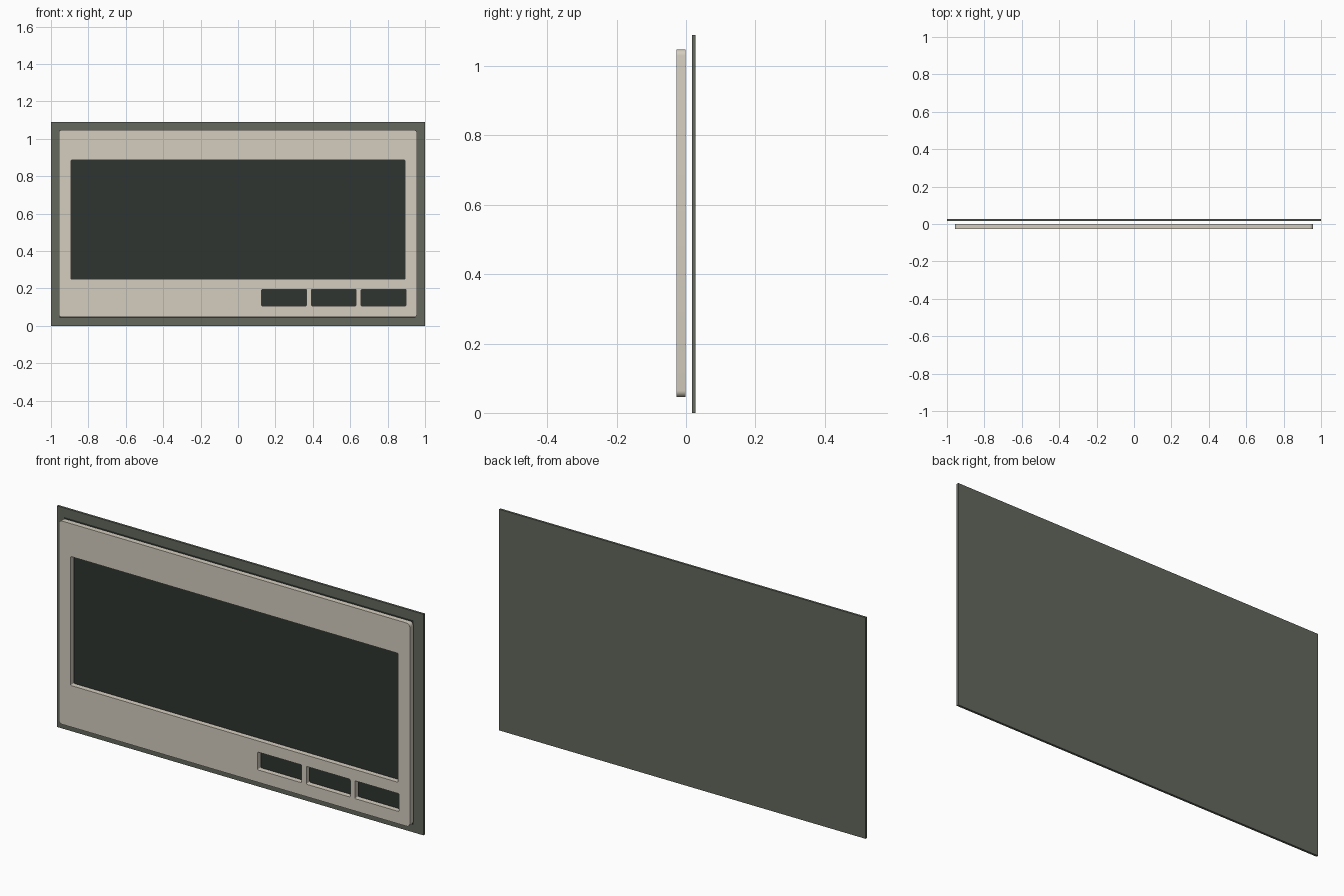
import bpy, bmesh
from math import pi, cos, sin

if "Cube" in bpy.data.objects:
    bpy.data.objects.remove(bpy.data.objects["Cube"])


def material(name, color):
    m = bpy.data.materials.new(name)
    m.diffuse_color = (*color, 1)
    m.use_nodes = True
    m.node_tree.nodes["Principled BSDF"].inputs["Base Color"].default_value = m.diffuse_color
    return m


def rounded_rect(x0, x1, z0, z1, r, seg=5):
    pts = []
    corners = [(x1 - r, z1 - r), (x0 + r, z1 - r), (x0 + r, z0 + r), (x1 - r, z0 + r)]
    for q, (cx, cz) in enumerate(corners):
        steps = seg if r > 0 else 0
        for i in range(steps + 1):
            a = pi / 2 * (q + i / max(steps, 1))
            pts.append((cx + r * cos(a), cz + r * sin(a)))
    return pts


def panel(name, loops, y0, y1, mat):
    """Fill outline loops (first outer, rest holes) and extrude from y0 to y1."""
    bm = bmesh.new()
    edges = []
    for loop in loops:
        vs = [bm.verts.new((x, y0, z)) for x, z in loop]
        edges += [bm.edges.new((v, vs[i - 1])) for i, v in enumerate(vs)]
    bmesh.ops.triangle_fill(bm, edges=edges, use_beauty=True, normal=(0, -1, 0))
    if y1 > y0:
        ext = bmesh.ops.extrude_face_region(bm, geom=bm.faces[:], use_keep_orig=True)
        moved = [g for g in ext["geom"] if isinstance(g, bmesh.types.BMVert)]
        bmesh.ops.translate(bm, verts=moved, vec=(0, y1 - y0, 0))
        bmesh.ops.recalc_face_normals(bm, faces=bm.faces[:])
    bmesh.ops.dissolve_limit(bm, angle_limit=0.01, verts=bm.verts[:], edges=bm.edges[:])
    me = bpy.data.meshes.new(name)
    bm.to_mesh(me)
    bm.free()
    ob = bpy.data.objects.new(name, me)
    bpy.context.collection.objects.link(ob)
    me.materials.append(mat)
    bpy.context.view_layer.objects.active = ob
    ob.select_set(True)
    bpy.ops.object.shade_smooth_by_angle()
    ob.select_set(False)


cream = material("cream_plastic", (0.66, 0.61, 0.52))
green = material("grey_green", (0.125, 0.14, 0.11))
dark = material("dark_screen", (0.028, 0.036, 0.031))

# Backing plate
panel("back_plate", [rounded_rect(-1, 1, 0, 1.09, 0)], 0.017, 0.028, green)

# Thin dark display sheet
panel("display_sheet", [rounded_rect(-0.955, 0.948, 0.041, 1.048, 0)], 0.012, 0.012, dark)

# Front bezel with display window and three button windows
holes = [rounded_rect(-0.893, 0.893, 0.25, 0.886, 0.005)]
for i in range(3):
    x = 0.126 + i * 0.266
    holes.append(rounded_rect(x, x + 0.24, 0.107, 0.195, 0.005))
panel("bezel", [rounded_rect(-0.958, 0.957, 0.046, 1.048, 0.018)] + holes, -0.028, -0.001, cream)
